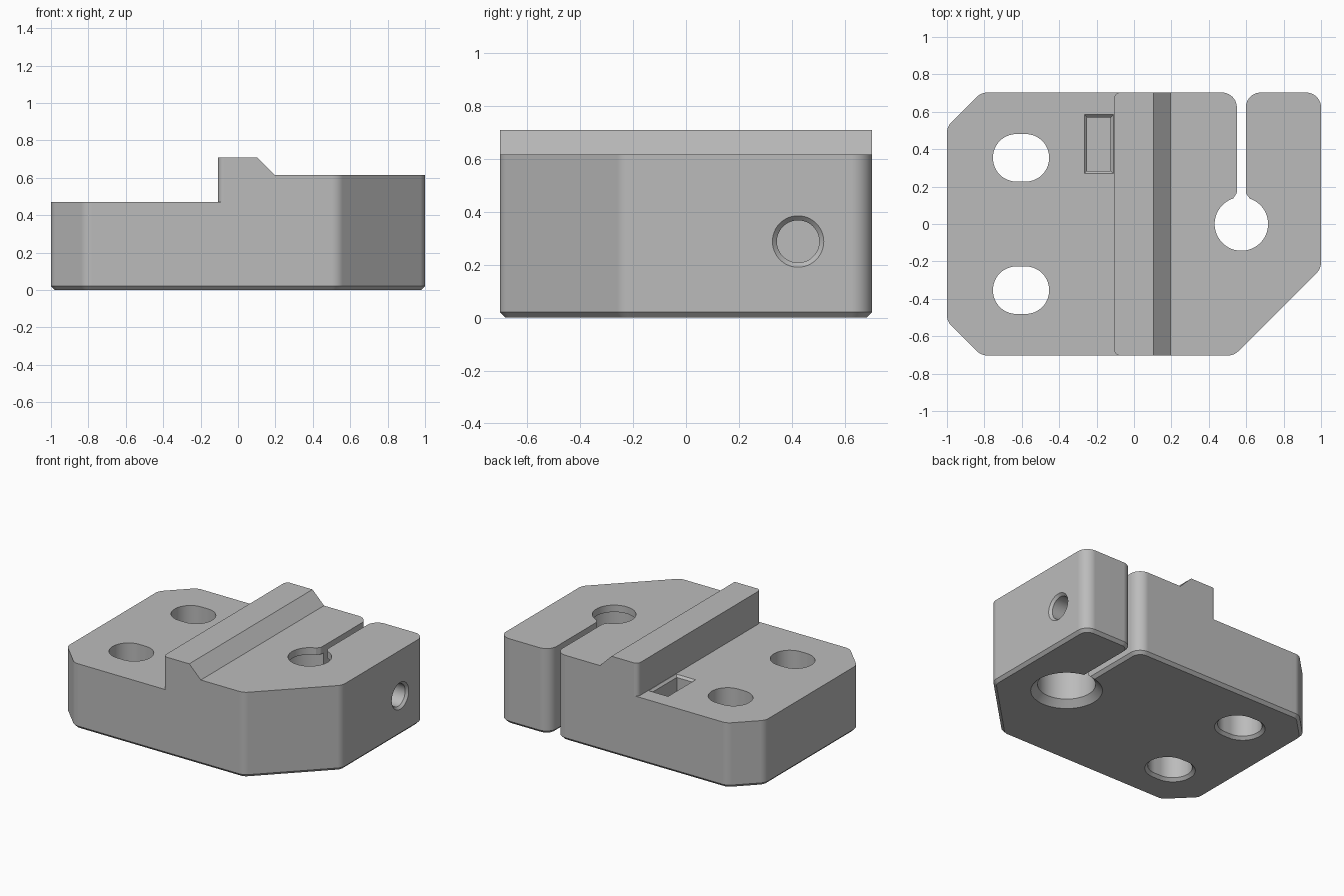
import bpy
import bmesh
import math
from mathutils import Matrix, Vector

old = bpy.data.objects.get("Cube")
if old:
    bpy.data.objects.remove(old, do_unlink=True)

grey = bpy.data.materials.new("mid_grey")
grey.use_nodes = True
colour = (0.5, 0.5, 0.5, 1)
grey.diffuse_color = colour
grey.node_tree.nodes["Principled BSDF"].inputs["Base Color"].default_value = colour


def rounded(corners, steps=10):
    """Counter-clockwise outline; each corner is (x, y, fillet radius)."""
    pts = []
    for i, (x, y, r) in enumerate(corners):
        p = Vector((x, y))
        if r == 0:
            pts.append(p)
            continue
        a = (Vector(corners[i - 1][:2]) - p).normalized()
        b = (Vector(corners[(i + 1) % len(corners)][:2]) - p).normalized()
        half = a.angle(b) / 2
        centre = p + (a + b).normalized() * r / math.sin(half)
        start = p + a * r / math.tan(half) - centre
        turn = math.pi - 2 * half
        if a.x * b.y - a.y * b.x > 0:
            turn = -turn
        for k in range(steps + 1):
            pts.append(centre + Matrix.Rotation(turn * k / steps, 2) @ start)
    return pts


def rectangle(x, y, width, depth, r=0):
    w, d = width / 2, depth / 2
    return rounded([(x - w, y - d, r), (x + w, y - d, r), (x + w, y + d, r), (x - w, y + d, r)])


def circle(x, y, r, n=64):
    return [Vector((x + r * math.cos(math.tau * i / n), y + r * math.sin(math.tau * i / n)))
            for i in range(n)]


def offset(pts, dist):
    """Move an outline outward by dist with mitred corners."""
    out = []
    for i, p in enumerate(pts):
        e = (p - pts[i - 1]).normalized()
        f = (pts[(i + 1) % len(pts)] - p).normalized()
        n1, n2 = Vector((e.y, -e.x)), Vector((f.y, -f.x))
        out.append(p + (n1 + n2) * dist / (1 + n1.dot(n2)))
    return out


def solid(name, outline, levels, matrix=None):
    """Stack offset copies of an outline; levels are (height, offset)."""
    bm = bmesh.new()
    rings = [[bm.verts.new((p.x, p.y, z)) for p in offset(outline, d)] for z, d in levels]
    bm.faces.new(rings[0][::-1])
    bm.faces.new(rings[-1])
    n = len(outline)
    for low, high in zip(rings, rings[1:]):
        for i in range(n):
            j = (i + 1) % n
            bm.faces.new((low[i], low[j], high[j], high[i]))
    if matrix:
        bm.transform(matrix)
    mesh = bpy.data.meshes.new(name)
    bm.to_mesh(mesh)
    bm.free()
    mesh.materials.append(grey)
    obj = bpy.data.objects.new(name, mesh)
    bpy.context.collection.objects.link(obj)
    return obj


TOP, SHELF, DECK = 0.708, 0.471, 0.616
Y, R = 0.703, 0.08
BORE_X = 0.574

# Block outline, including the clamping slit that opens at the back
block = solid("clamp_block", rounded([
    (-1, -0.52, R), (-0.817, -Y, R), (0.535, -Y, R), (1, -0.238, R), (1, Y, R),
    (BORE_X + 0.024, Y, R), (BORE_X + 0.024, 0.165, 0.03), (BORE_X + 0.07, 0.1, 0),
    (BORE_X - 0.07, 0.1, 0), (BORE_X - 0.024, 0.165, 0.03), (BORE_X - 0.024, Y, R),
    (-0.817, Y, R), (-1, 0.52, R)]),
    [(0, -0.02), (0.021, 0), (TOP, 0)])

# Low shelf, leaving rounded ends on the ridge wall
wall, r = -0.107, 0.035
arc = [(wall + r - r * math.cos(t), Y + 0.0005 - r + r * math.sin(t))
       for t in [math.pi / 2 * k / 8 for k in range(9)]]
shelf = [Vector(p) for p in
         [(-1.2, -0.8), (wall + r, -0.8)] + [(x, -y) for x, y in arc[::-1]] + arc
         + [(wall + r, 0.8), (-1.2, 0.8)]]
cutters = [solid("shelf_cutter", shelf, [(SHELF, 0), (1, 0)])]

# Sloped ridge side and the deck beside it
side = [Vector(p) for p in [(0.195, DECK), (1.2, DECK), (1.2, 0.9), (0.195 - 0.184, DECK + 0.184)]]
upright = Matrix(((1, 0, 0, 0), (0, 0, -1, 0), (0, 1, 0, 0), (0, 0, 0, 1)))
cutters.append(solid("deck_cutter", side, [(-1, 0), (1, 0)], upright))

# Two mounting slots, chamfered below
for sign in (-1, 1):
    cutters.append(solid("slot_cutter", rectangle(-0.604, sign * 0.354, 0.3, 0.254, 0.125),
                         [(-0.02, 0.04), (0.02, 0), (0.8, 0)]))

# Bore with a thin lip at the top and a wide chamfer below
cutters.append(solid("bore_cutter", circle(BORE_X, 0, 0.143),
                     [(-0.02, 0.111), (0.045, 0.046), (DECK - 0.05, 0.046),
                      (DECK - 0.05, 0), (0.8, 0)]))

# Nut pocket beside the ridge
cutters.append(solid("pocket_cutter", rectangle(-0.188, 0.427, 0.125, 0.285),
                     [(0.13, 0), (SHELF - 0.015, 0), (SHELF, 0.015), (SHELF + 0.03, 0.015)]))

# Clamping screw hole, running from the side into the pocket
sideways = Matrix(((0, 0, 1, 0), (1, 0, 0, 0), (0, 1, 0, 0), (0, 0, 0, 1)))
cutters.append(solid("screw_cutter", circle(0.423, 0.287, 0.08, 48),
                     [(-0.2, 0), (0.983, 0), (1.02, 0.037)], sideways))

# Apply every cut
bpy.ops.object.select_all(action='DESELECT')
bpy.context.view_layer.objects.active = block
block.select_set(True)
for cutter in cutters:
    cutter.hide_render = True
    mod = block.modifiers.new("cut", 'BOOLEAN')
    mod.operation = 'DIFFERENCE'
    mod.solver = 'EXACT'
    mod.object = cutter
    bpy.ops.object.modifier_apply(modifier=mod.name)
    bpy.data.objects.remove(cutter, do_unlink=True)

bpy.ops.object.shade_smooth_by_angle(angle=math.radians(25))
normals = block.modifiers.new("even_shading", 'WEIGHTED_NORMAL')
normals.keep_sharp = True
